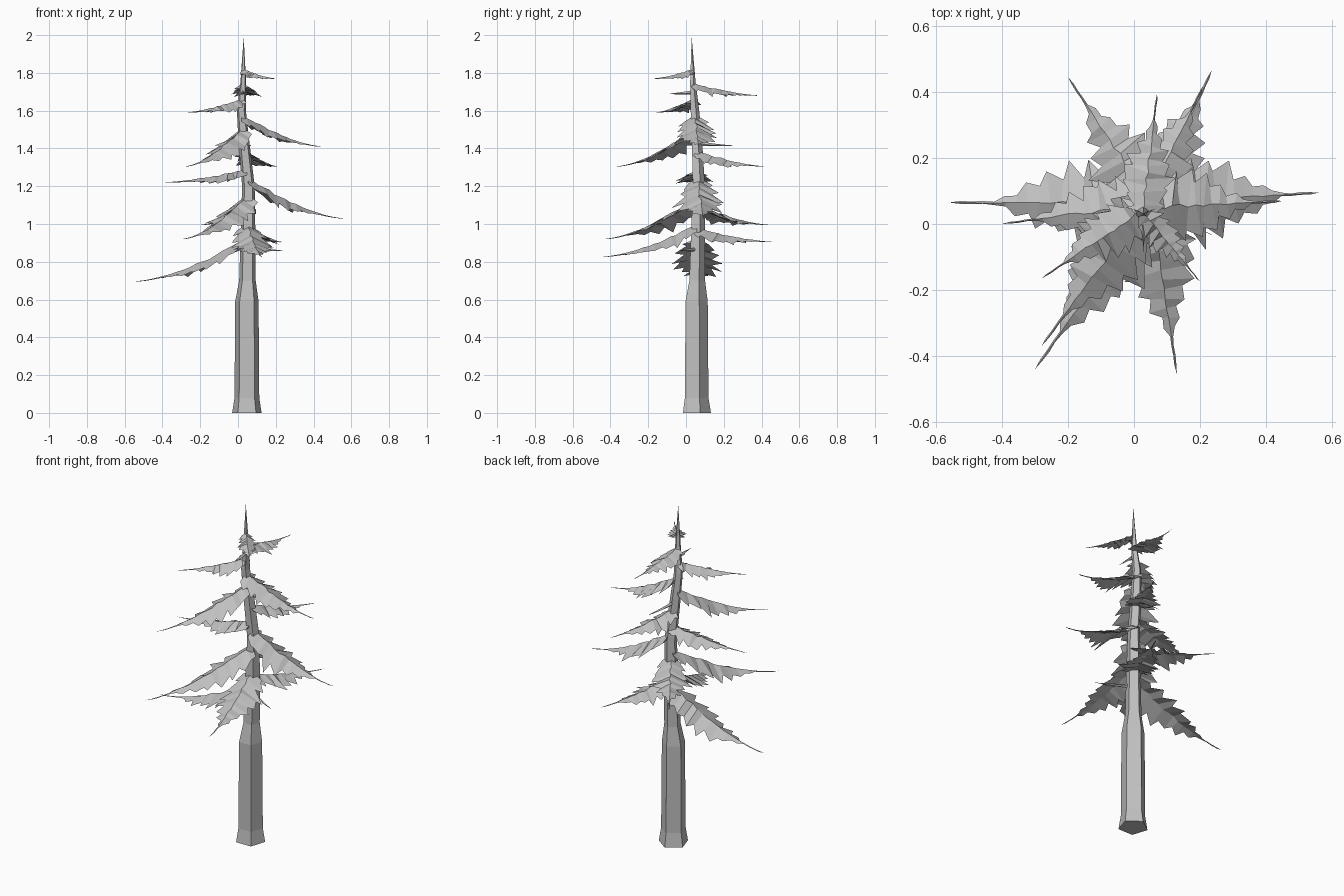
import bpy, bmesh, math, random
from mathutils import Vector

cube = bpy.data.objects.get("Cube")
if cube:
    bpy.data.objects.remove(cube, do_unlink=True)
random.seed(4)

grey = bpy.data.materials.new("plain grey")
grey.use_nodes = True
colour = (0.53, 0.53, 0.53, 1)
grey.diffuse_color = colour
grey.node_tree.nodes["Principled BSDF"].inputs["Base Color"].default_value = colour


def finish(bm, name):
    bmesh.ops.recalc_face_normals(bm, faces=bm.faces)
    mesh = bpy.data.meshes.new(name)
    bm.to_mesh(mesh)
    bm.free()
    mesh.materials.append(grey)
    obj = bpy.data.objects.new(name, mesh)
    bpy.context.collection.objects.link(obj)


def skin(bm, rings, tip):
    """Bridge equal rings of points, cap the start and close to a tip."""
    loops = [[bm.verts.new(p) for p in ring] for ring in rings]
    n = len(loops[0])
    end = bm.verts.new(tip)
    bm.faces.new(loops[0])
    for i in range(n):
        j = (i + 1) % n
        for a, b in zip(loops, loops[1:]):
            bm.faces.new((a[i], a[j], b[j], b[i]))
        bm.faces.new((loops[-1][i], loops[-1][j], end))


# Five-sided trunk: x, y, z, radius
trunk = [(.047, .05, 0, .082), (.047, .05, .08, .069), (.047, .05, .59, .065),
         (.05, .055, .7, .046), (.053, .06, .95, .041), (.055, .065, 1.2, .035),
         (.03, .055, 1.45, .03), (.018, .045, 1.6, .025), (.028, .035, 1.75, .016)]
bm = bmesh.new()
angles = [math.radians(90 + 72 * k) for k in range(5)]
skin(bm, [[(x + r * math.cos(a), y + r * math.sin(a), z) for a in angles]
          for x, y, z, r in trunk], (.03, .03, 1.99))
finish(bm, "trunk")


def trunk_centre(z):
    for a, b in zip(trunk, trunk[1:]):
        if a[2] <= z <= b[2]:
            return Vector(a[:3]).lerp(Vector(b[:3]), (z - a[2]) / (b[2] - a[2]))
    return Vector((.03, .033, z))


def bough(name, start_z, tip, width, steps=18):
    """Drooping ridge with ragged needle skirts, ending in a bare spike."""
    start, tip = trunk_centre(start_z), Vector(tip)
    along = tip - start
    flat = Vector((along.x, along.y, 0))
    length = flat.length
    flat.normalize()
    side = Vector((-flat.y, flat.x, 0))
    drop = start_z - tip.z

    rings = []
    for i in range(steps):
        t = i / steps
        # Broad near the trunk, tapering into the spike
        if t < .3:
            spread = .6 + .4 * t / .3
        else:
            spread = max(.035, 1 - (t - .3) / .5)
        ridge = start + flat * length * t
        ridge.z = start_z - drop * (1 - (1 - t) ** 1.6) + random.uniform(-.05, .05) * width * spread
        ridge += side * random.uniform(-.08, .08) * width * spread
        edges = []
        for s in (1, -1):
            # Every other edge point is a tooth swept towards the tip
            if (i + (s > 0)) % 2:
                reach, sweep = random.uniform(1.0, 1.3), random.uniform(.01, .025)
            else:
                reach, sweep = random.uniform(.6, .85), random.uniform(-.01, 0)
            w = width * spread * reach
            p = ridge + side * s * w + flat * sweep * spread
            p.z -= w * random.uniform(.28, .5)
            edges.append(p)
        thick = .001 + .014 * (1 - t)
        top = ridge + Vector((0, 0, thick * .6))
        low = ridge - Vector((0, 0, thick))
        rings.append([top, edges[0], low, edges[1]])
    bm = bmesh.new()
    skin(bm, rings, tip)
    finish(bm, name)


# Boughs from bottom to top: start height, tip, half width
boughs = [(.92, (-.56, .065, .695), .125), (.99, (.13, -.455, .825), .11),
          (.97, (.235, .465, .905), .1), (1.14, (-.3, -.44, .92), .12),
          (1.09, (-.2, .445, .995), .1), (1.24, (.56, .095, 1.03), .12),
          (1.28, (-.4, 0, 1.22), .09), (1.38, (.21, .42, 1.305), .09),
          (1.5, (-.28, -.37, 1.305), .11), (1.57, (.45, .07, 1.41), .11),
          (1.655, (-.28, -.165, 1.59), .075), (1.735, (.07, .395, 1.68), .075),
          (1.81, (.2, -.175, 1.77), .05)]
for k, (z, tip, w) in enumerate(boughs):
    bough(f"bough_{k + 1}", z, tip, w)

# Thin bare twigs
for k, (z, tip) in enumerate([(.87, (.25, -.04, .86)), (1.43, (.07, .26, 1.415)),
                              (1.7, (.03, -.09, 1.69))]):
    bough(f"twig_{k + 1}", z, tip, .012, 4)
